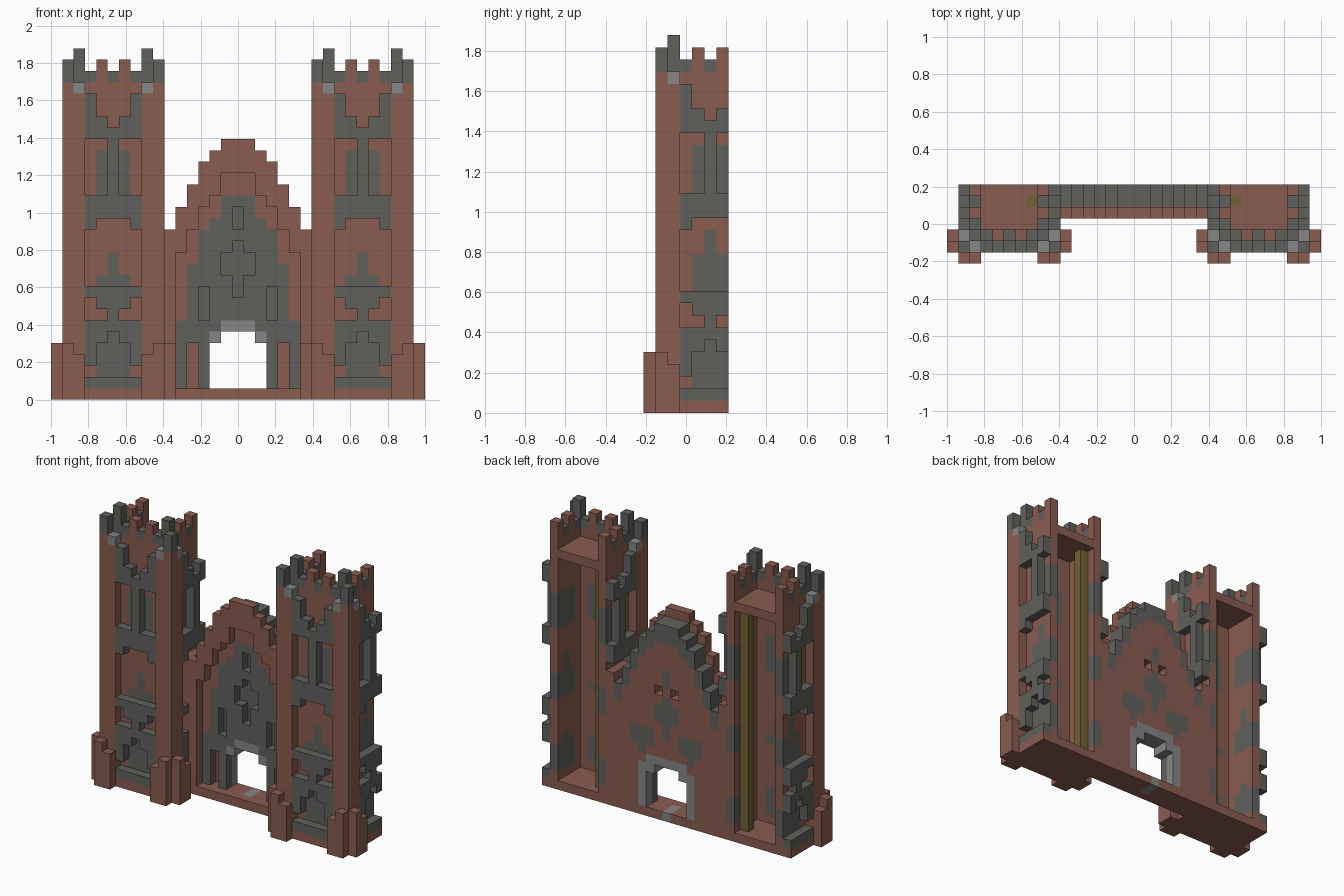
import bpy
import bmesh
from mathutils import Vector

if "Cube" in bpy.data.objects:
    bpy.data.objects.remove(bpy.data.objects["Cube"], do_unlink=True)

U = 2 / 33  # block size


def make_material(name, rgb):
    mat = bpy.data.materials.new(name)
    mat.use_nodes = True
    mat.diffuse_color = (*rgb, 1)
    mat.node_tree.nodes["Principled BSDF"].inputs["Base Color"].default_value = (*rgb, 1)
    return mat


RED, GREY, PALE, OLIVE = range(4)
materials = [
    make_material("red_stone", (0.25, 0.107, 0.082)),
    make_material("dark_grey_stone", (0.115, 0.12, 0.107)),
    make_material("pale_grey_stone", (0.24, 0.24, 0.24)),
    make_material("olive_timber", (0.17, 0.12, 0.035)),
]
blocks = {}  # (x, y, z) -> (part, colour)


def fill(part, xs, ys, zs, colour=RED):
    """Lay blocks over inclusive ranges."""
    for x in range(xs[0], xs[1] + 1):
        for y in range(ys[0], ys[1] + 1):
            for z in range(zs[0], zs[1] + 1):
                blocks[x, y, z] = (part, colour)


def carve(xs, ys, zs):
    for x in range(xs[0], xs[1] + 1):
        for y in range(ys[0], ys[1] + 1):
            for z in range(zs[0], zs[1] + 1):
                blocks.pop((x, y, z), None)


# Raised tracery: block heights by distance from the panel centre
TRACERY = {
    0: [(1, 1), (6, 9), (16, 23)],
    1: [(1, 1), (5, 6), (8, 9), (16, 17), (23, 24)],
    2: [(1, 1), (3, 6), (9, 9), (15, 17), (23, 26)],
}


def panel(part, place, count, tall):
    """Wall strip with painted windows, tracery and battlement."""
    for k in range(count):
        d = abs(k - 2)
        wall, trim = place(k)

        def column(cell, lo, hi, colour):
            for z in range(lo, hi + 1):
                blocks[(*cell, z)] = (part + ("_walls" if cell == wall else "_tracery"), colour)

        column(wall, 0, 27, RED)
        if d < 2:
            column(wall, 2, 4, GREY)
            column(wall, 10, 12 if tall else 10, GREY)
            column(wall, 18, 21, GREY)
        if d == 0:
            column(wall, 5, 5, GREY)
            column(wall, 10, 14 if tall else 12, GREY)
        if d == 1:
            column(wall, 28, 29, RED)
        else:
            column(wall, 28, 28, GREY)
        for lo, hi in TRACERY[d]:
            column(trim, lo, hi, GREY)


# Towers
for side, label in ((1, "left"), (-1, "right")):
    name = label + "_tower"

    def span(a, b):
        return tuple(sorted((a * side, b * side)))

    fill(name + "_base", span(7, 15), (1, 6), (0, 0))
    panel(name, lambda k: ((side * (9 + k), 2), (side * (9 + k), 1)), 5, False)
    for wall, trim in ((14, 15), (8, 7)):
        panel(name, lambda k: ((side * wall, 3 + k), (side * trim, 3 + k)), 4, True)
    fill(name + "_base", span(7, 15), (1, 6), (0, 0))
    fill(name + "_roof", span(9, 13), (3, 6), (26, 26))
    fill(name + "_beam", span(9, 9), (5, 5), (1, 26), OLIVE)
    # corner pillars, their pinnacles and stepped buttresses
    for outer, inner, foot in ((15, 14, 16), (7, 8, 6)):
        fill(name + "_pillars", span(outer, inner), (1, 2), (0, 27))
        fill(name + "_pillars", span(inner, inner), (1, 1), (27, 27), PALE)
        fill(name + "_pillars", span(outer, outer), (2, 2), (27, 27), PALE)
        fill(name + "_pinnacles", span(outer, outer), (1, 1), (28, 29), GREY)
        fill(name + "_pinnacles", span(inner, inner), (2, 2), (28, 30), GREY)
        fill(name + "_buttresses", span(outer, outer), (0, 0), (0, 4))
        fill(name + "_buttresses", span(inner, inner), (0, 0), (0, 3))
        fill(name + "_buttresses", span(foot, foot), (1, 1), (0, 4))
        fill(name + "_buttresses", span(foot, foot), (2, 2), (0, 3))
    fill("gable_wall", span(7, 7), (4, 6), (1, 14))

# Gable: stepped front arch, grey roof steps, back wall and grey facade
ROOF = [23, 23, 22, 21, 19, 17, 15]
FACADE = [18, 18, 16, 15, 12, 7, 0]
ARCH = [20, 20, 18, 17, 15, 13, 1]
for x in range(-6, 7):
    a = abs(x)
    fill("gable_base", (x, x), (4, 6), (0, 0))
    fill("gable_wall", (x, x), (5, 6), (1, ROOF[a] - 2))
    fill("gable_roof_steps", (x, x), (5, 6), (ROOF[a] - 3, ROOF[a] - 2), GREY)
    fill("gable_arch", (x, x), (4, 4), (ARCH[a], ROOF[a] - 1))
    fill("gable_facade", (x, x), (5, 5), (1, FACADE[a] - 1), GREY)

# Cross window, slits and side niches
fill("gable_wall", (0, 0), (6, 6), (9, 13), GREY)
fill("gable_wall", (-1, 1), (6, 6), (11, 12), GREY)
fill("gable_wall", (0, 0), (6, 6), (15, 16), GREY)
carve((0, 0), (5, 5), (9, 13))
carve((-1, 1), (5, 5), (11, 12))
carve((0, 0), (5, 5), (15, 16))
for s in (1, -1):
    carve((s, s), (6, 6), (14, 14))
    fill("gable_wall", tuple(sorted((2 * s, 4 * s))), (6, 6), (8, 9), GREY)
    fill("gable_wall", (3 * s, 3 * s), (6, 6), (7, 9), GREY)
    carve((3 * s, 3 * s), (5, 5), (7, 9))
    carve((4 * s, 4 * s), (5, 5), (1, 4))

# Doorway with pale surround
fill("door_surround", (-3, 3), (6, 6), (1, 5), PALE)
fill("door_surround", (-2, 2), (6, 6), (6, 6), PALE)
fill("door_surround", (-2, 2), (5, 5), (5, 5), PALE)
fill("door_surround", (-1, 1), (5, 5), (6, 6), PALE)
carve((-2, 2), (4, 6), (1, 4))
carve((-1, 1), (4, 6), (5, 5))
fill("door_step", (0, 0), (5, 6), (0, 0), PALE)

# Turn each part into a mesh of its exposed block faces
parts = {}
for cell, (part, colour) in blocks.items():
    parts.setdefault(part, []).append((cell, colour))

for part, cells in parts.items():
    bm = bmesh.new()
    verts = {}

    def corner(p):
        key = tuple(round(2 * c) for c in p)
        if key not in verts:
            verts[key] = bm.verts.new((p[0] * U, (p[1] - 3) * U, (p[2] + 0.5) * U))
        return verts[key]

    for cell, colour in cells:
        for axis in range(3):
            for sign in (1, -1):
                n = Vector((0, 0, 0))
                n[axis] = sign
                if tuple(int(c + d) for c, d in zip(cell, n)) in blocks:
                    continue
                u = Vector((0, 0, 0))
                u[(axis + 1) % 3] = 1
                v = n.cross(u)
                mid = Vector(cell) + n / 2
                ring = [mid + (a * u + b * v) / 2 for a, b in ((1, 1), (-1, 1), (-1, -1), (1, -1))]
                face = bm.faces.new([corner(p) for p in ring])
                face.material_index = colour
    mesh = bpy.data.meshes.new(part)
    bm.to_mesh(mesh)
    bm.free()
    for mat in materials:
        mesh.materials.append(mat)
    bpy.context.collection.objects.link(bpy.data.objects.new(part, mesh))
